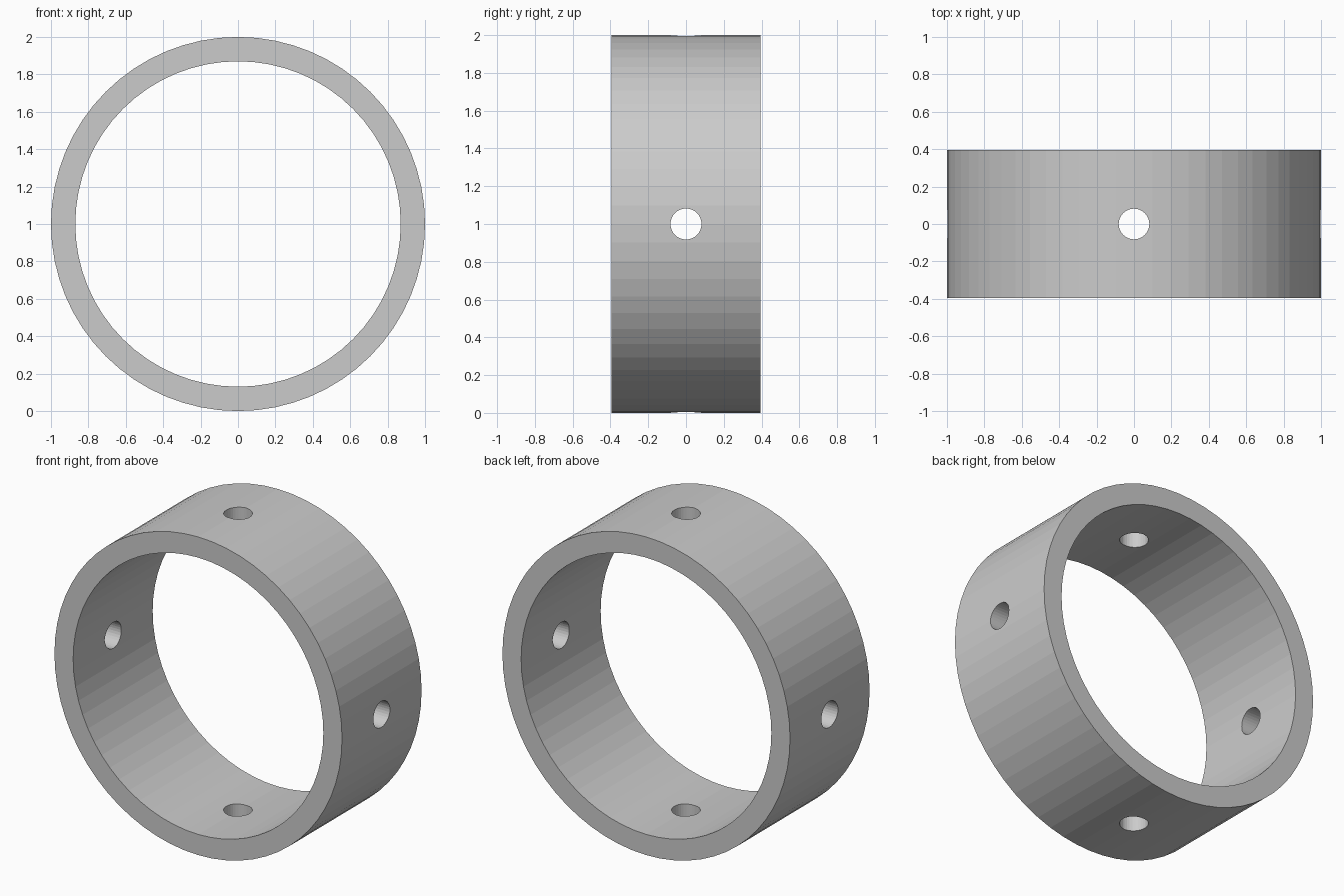
import bpy
from math import pi

if "Cube" in bpy.data.objects:
    bpy.data.objects.remove(bpy.data.objects["Cube"])

OUTER, INNER, WIDTH, HOLE = 1.0, 0.87, 0.79, 0.082
CENTRE = (0, 0, OUTER)


def cylinder(name, radius, depth, rotation, sides):
    bpy.ops.mesh.primitive_cylinder_add(vertices=sides, radius=radius, depth=depth,
                                        location=CENTRE, rotation=rotation)
    obj = bpy.context.object
    obj.name = name
    return obj


# Ring body lying along y
ring = cylinder("ring", OUTER, WIDTH, (pi / 2, 0, 0), 64)

# Bore, plus one horizontal and one vertical drill giving four holes
cutters = [
    cylinder("bore_cutter", INNER, 2, (pi / 2, 0, 0), 64),
    cylinder("side_hole_cutter", HOLE, 3, (0, pi / 2, 0), 32),
    cylinder("vertical_hole_cutter", HOLE, 3, (0, 0, 0), 32),
]
bpy.context.view_layer.objects.active = ring
for cutter in cutters:
    cutter.hide_render = True
    mod = ring.modifiers.new(cutter.name, 'BOOLEAN')
    mod.operation = 'DIFFERENCE'
    mod.solver = 'EXACT'
    mod.object = cutter
    bpy.ops.object.modifier_apply(modifier=mod.name)
    bpy.data.objects.remove(cutter)
